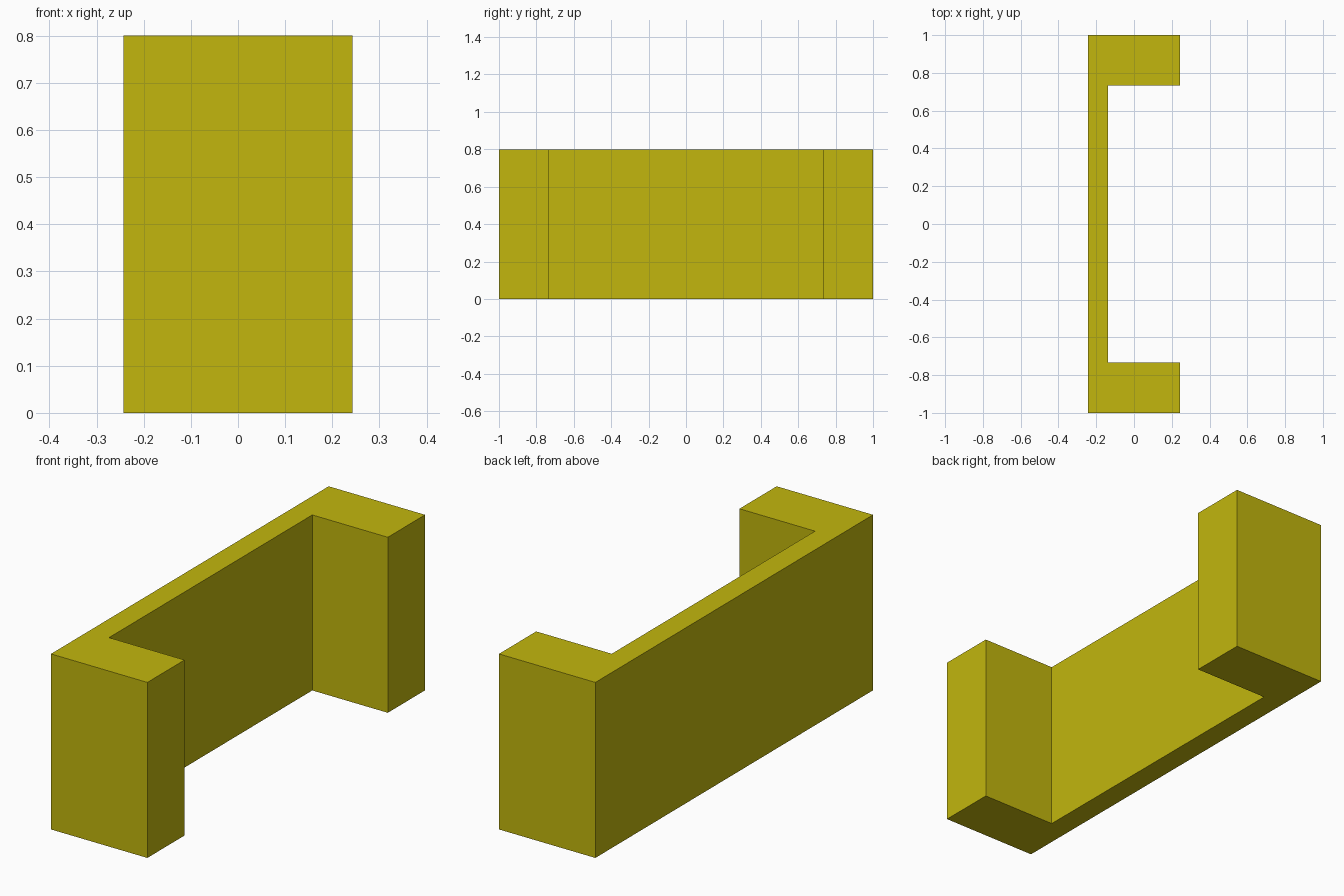
import bpy
import bmesh

if "Cube" in bpy.data.objects:
    bpy.data.objects.remove(bpy.data.objects["Cube"])

HALF_X, HALF_Y, HEIGHT = 0.243, 1.0, 0.80
WALL_X, ARM_Y = -0.138, 0.732   # inner faces of the back wall and the end arms

yellow = bpy.data.materials.new("olive yellow")
yellow.diffuse_color = (0.54, 0.47, 0.004, 1.0)
yellow.use_nodes = True
yellow.node_tree.nodes["Principled BSDF"].inputs["Base Color"].default_value = yellow.diffuse_color

# Channel outline: long wall with a thick arm at each end
half = [(WALL_X, ARM_Y), (HALF_X, ARM_Y), (HALF_X, HALF_Y), (-HALF_X, HALF_Y)]
profile = half + [(x, -y) for x, y in reversed(half)]

# Extrude the outline upward into one solid
bm = bmesh.new()
base = bm.faces.new([bm.verts.new((x, y, 0)) for x, y in profile])
top = bmesh.ops.extrude_face_region(bm, geom=[base], use_keep_orig=True)
bmesh.ops.translate(bm, vec=(0, 0, HEIGHT),
                    verts=[g for g in top["geom"] if isinstance(g, bmesh.types.BMVert)])
bmesh.ops.recalc_face_normals(bm, faces=bm.faces)

mesh = bpy.data.meshes.new("channel_block")
bm.to_mesh(mesh)
bm.free()
mesh.materials.append(yellow)
bpy.context.collection.objects.link(bpy.data.objects.new("channel_block", mesh))
